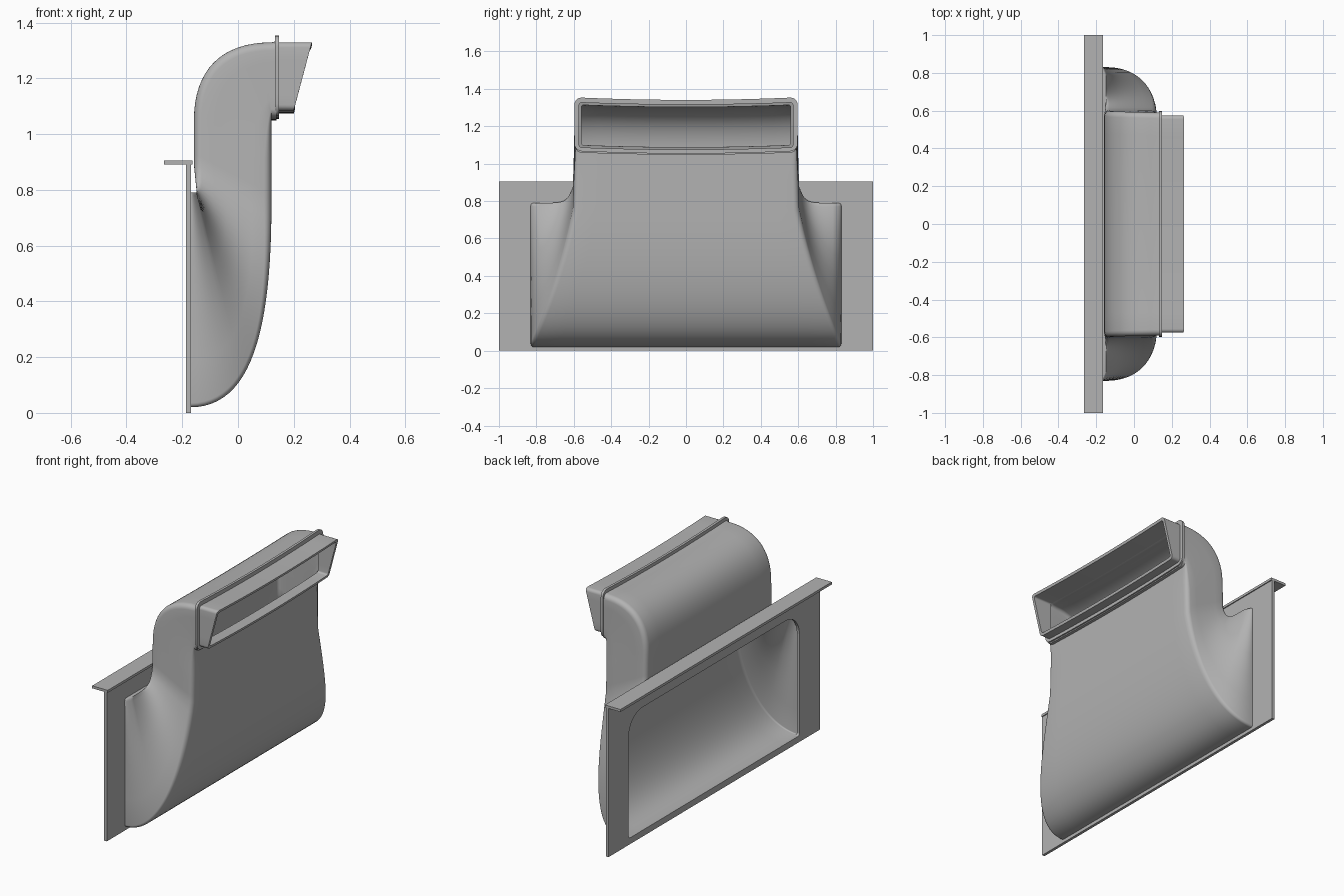
import bpy, bmesh, math
from mathutils import Vector

cube = bpy.data.objects.get("Cube")
if cube:
    bpy.data.objects.remove(cube)

grey = bpy.data.materials.new("plain grey")
grey.use_nodes = True
colour = (0.45, 0.45, 0.45, 1)
grey.diffuse_color = colour
grey.node_tree.nodes["Principled BSDF"].inputs["Base Color"].default_value = colour


def make_object(name, bm, smooth=None):
    bmesh.ops.recalc_face_normals(bm, faces=bm.faces)
    mesh = bpy.data.meshes.new(name)
    bm.to_mesh(mesh)
    bm.free()
    mesh.materials.append(grey)
    obj = bpy.data.objects.new(name, mesh)
    bpy.context.collection.objects.link(obj)
    if smooth:
        bpy.ops.object.select_all(action="DESELECT")
        obj.select_set(True)
        bpy.context.view_layer.objects.active = obj
        bpy.ops.object.shade_smooth_by_angle(angle=math.radians(smooth))
    return obj


def rounded_rect(w, low, high, r_low, r_high, long_steps=12, side_steps=5, arc=5):
    """Closed outline in (u, v), with subdivided sides."""
    points = []
    corners = [(-w, low, r_low, 1, 1, 180), (w, low, r_low, -1, 1, 270),
               (w, high, r_high, -1, -1, 0), (-w, high, r_high, 1, -1, 90)]
    for u, v, r, su, sv, start in corners:
        for k in range(arc + 1):
            a = math.radians(start + 90 * k / arc)
            points.append(Vector((u + su * r + r * math.cos(a), v + sv * r + r * math.sin(a))))
    outline = []
    for c in range(4):
        group = points[c * (arc + 1):(c + 1) * (arc + 1)]
        following = points[((c + 1) * (arc + 1)) % len(points)]
        outline += group
        steps = side_steps if c % 2 else long_steps
        outline += [group[-1].lerp(following, k / steps) for k in range(1, steps)]
    return outline


def section(station, inset=0):
    """Rounded section spanning from the outer to the inner bend."""
    outer, inner, w, r, sag = station
    outer, inner = Vector(outer), Vector(inner)
    length = (inner - outer).length
    axis = (inner - outer) / length
    r = max(r - inset * 0.6, 0.006)
    ring = []
    for u, v in rounded_rect(w - inset, inset, length - inset, r, r):
        p = outer + axis * v
        ring.append((p.x, u, p.y - sag * (1 - (u / w) ** 2)))
    return ring


def loft_closed(name, rings, smooth):
    """Skin the rings and join the last to the first, leaving a hollow wall."""
    bm = bmesh.new()
    loops = [[bm.verts.new(p) for p in ring] for ring in rings]
    for a, b in zip(loops, loops[1:] + loops[:1]):
        for k in range(len(a)):
            j = (k + 1) % len(a)
            bm.faces.new((a[k], a[j], b[j], b[k]))
    return make_object(name, bm, smooth)


def bezier(t, a, b, c, d):
    s = 1 - t
    return s ** 3 * a + 3 * s * s * t * b + 3 * s * t * t * c + t ** 3 * d


# Duct stations: flared scoop, straight neck, then bend to the outlet
stations = []
for k in range(25):
    t = k / 24
    outer = (bezier(t, -0.172, 0.05, 0.12, 0.12), bezier(t, 0.02, 0.02, 0.30, 0.75))
    inner = (-0.172 + 0.024 * min(1, 3 * t) - 0.01 * t ** 8, 0.79 + 0.10 * t ** 8)
    stations.append((outer, inner, bezier(t, 0.83, 0.84, 0.69, 0.605), 0.015 + 0.015 * t, 0))
for k in range(1, 5):
    t = k / 4
    stations.append(((0.12, 0.75 + 0.15 * t), (-0.158, 0.89 + 0.16 * t), 0.605 - 0.005 * t, 0.03, 0))
for k in range(1, 17):
    t = k / 16
    inner = (bezier(t, -0.158, -0.158, -0.06, 0.12), bezier(t, 1.05, 1.23, 1.33, 1.33))
    stations.append(((0.12, 0.90 + 0.16 * t), inner, 0.60 - 0.01 * t, 0.03, 0.012 * t))
stations.append(((0.138, 1.06), (0.138, 1.335), 0.59, 0.03, 0.012))

# Outlet spout with a slanted mouth
stations.append(((0.138, 1.085), (0.138, 1.33), 0.575, 0.02, 0.012))
stations.append(((0.20, 1.085), (0.265, 1.33), 0.575, 0.02, 0.012))
wall = 0.016
loft_closed("duct", [section(s) for s in stations] + [section(s, wall) for s in reversed(stations)], 35)

# Collar around the spout
collar = [((x, 1.068), (x, 1.355), 0.597, 0.04, 0.014) for x in (0.132, 0.147)]
loft_closed("collar", [section(s) for s in collar] + [section(s, 0.027) for s in reversed(collar)], 35)

# Mounting plate with a rounded opening
bm = bmesh.new()
border = [(-1, 0), (1, 0), (1, 0.9), (-1, 0.9)]
for outline in (border, rounded_rect(0.808, 0.038, 0.775, 0.015, 0.13, 1, 1, 8)):
    verts = [bm.verts.new((-0.186, u, v)) for u, v in outline]
    for a, b in zip(verts, verts[1:] + verts[:1]):
        bm.edges.new((a, b))
bmesh.ops.triangle_fill(bm, edges=bm.edges[:], use_beauty=True)
extruded = bmesh.ops.extrude_face_region(bm, geom=bm.faces[:], use_keep_orig=True)
moved = [g for g in extruded["geom"] if isinstance(g, bmesh.types.BMVert)]
bmesh.ops.translate(bm, verts=moved, vec=(0.017, 0, 0))
make_object("mounting_plate", bm)

# Top lip of the plate
bm = bmesh.new()
bmesh.ops.create_cube(bm, size=1)
bmesh.ops.scale(bm, verts=bm.verts, vec=(0.103, 2, 0.015))
bmesh.ops.translate(bm, verts=bm.verts, vec=(-0.2145, 0, 0.8985))
make_object("plate_lip", bm)
